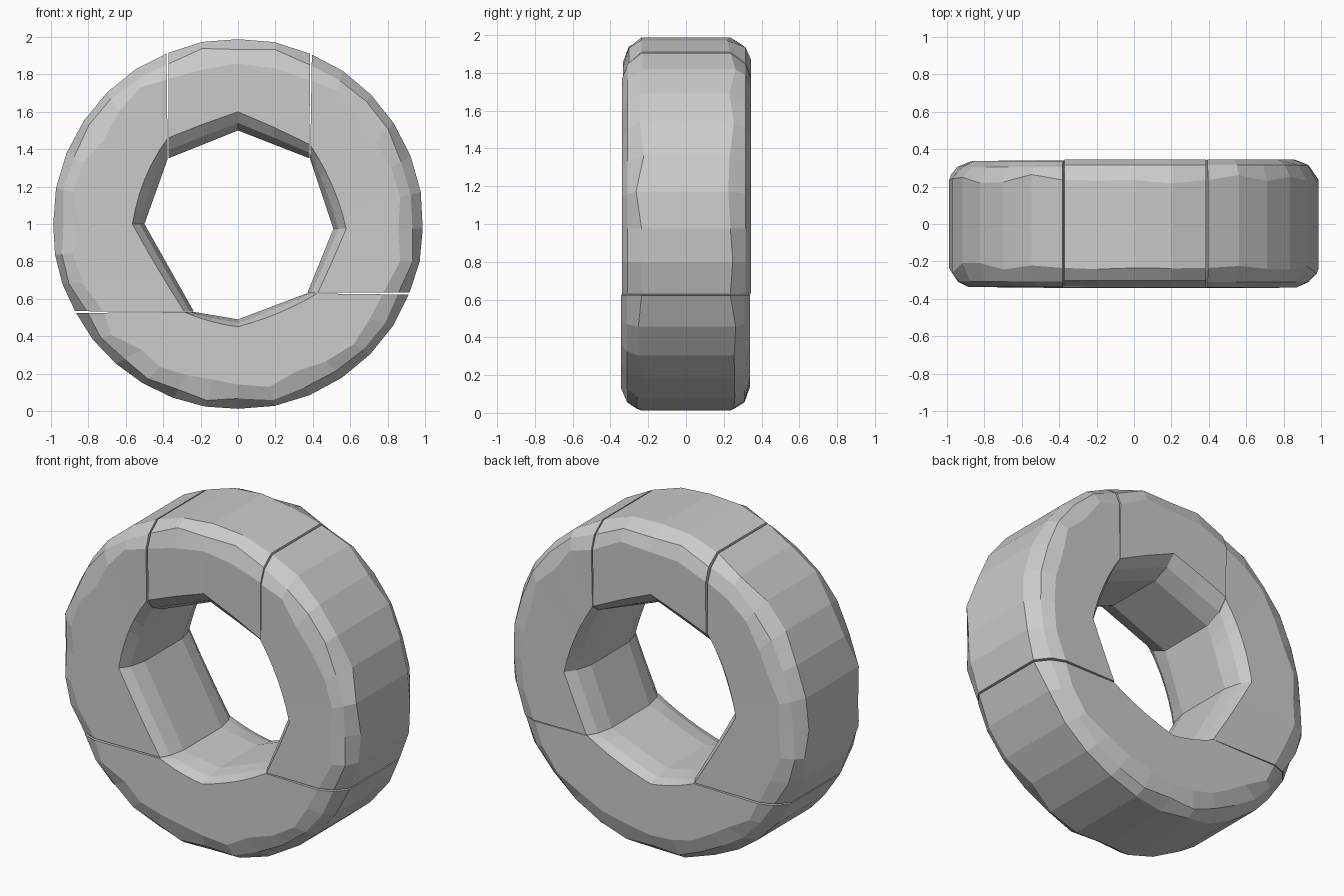
import bpy
import bmesh
import math
import random
from mathutils import Vector

random.seed(4)

cube = bpy.data.objects.get("Cube")
if cube:
    bpy.data.objects.remove(cube)

stone = bpy.data.materials.new("grey stone")
stone.use_nodes = True
colour = (0.6, 0.6, 0.6, 1)
stone.diffuse_color = colour
stone.node_tree.nodes["Principled BSDF"].inputs["Base Color"].default_value = colour

CENTRE = Vector((0, 1))

# Joint lines in the x-z plane: inner point, angle of outer point, inner bevel fraction
TOP = ((0, 1.5), 90, 0.2)
TOP_RIGHT = ((0.385, 1.35), 67.2, 0.13)
RIGHT = ((0.51, 0.975), -1.4, 0.14)
LOW_RIGHT = ((0.37, 0.63), -21.7, 0.1)
BOTTOM = ((0, 0.49), -90, 0.08)
LOW_LEFT = ((-0.235, 0.53), 208, 0.08)
LEFT = ((-0.5, 1), 180, 0.13)
TOP_LEFT = ((-0.375, 1.35), 112, 0.19)


def section(inner, angle, bevel, front, back, wobble, notch):
    """Closed cross-section of the ring along one joint line."""
    out_dir = Vector((math.cos(angle), math.sin(angle)))
    outer = CENTRE + out_dir
    reach = outer - inner
    radial = reach.dot(out_dir)

    def at(fraction, y):
        p = inner + reach * fraction
        return Vector((p.x, y, p.y))

    def outer_at(depth, y):
        return at(1 - depth / radial, y)

    def half(side, width):
        r = [random.uniform(-1, 1) * wobble for _ in range(4)]
        return [at(0, side * 0.18),
                at(bevel * 0.4, side * 0.28),
                at(bevel, side * (width - 0.004)),
                outer_at(0.13 + r[0] + notch, side * width),
                outer_at(0.055 + r[1] / 2 + notch, side * (width - 0.03)),
                outer_at(0.008 + notch / 3, side * (0.235 + r[2]))]

    return half(-1, front) + half(1, back)[::-1]


def block(name, joints, front, back):
    """Loft one stone through its joint lines, keeping the bore faces straight."""
    bm = bmesh.new()
    rings = []
    for k, (a, b) in enumerate(zip(joints, joints[1:])):
        start, end = a[1], b[1]
        while end < start:
            end += 360
        steps = max(2, round((end - start) / 11))
        for i in range(k > 0, steps + 1):
            t = i / steps
            first = k == 0 and i == 0
            last = k == len(joints) - 2 and i == steps
            joint = i in (0, steps)
            # Thin gap between neighbouring stones
            t = 0.007 if first else 0.993 if last else t
            rings.append(section(
                Vector(a[0]).lerp(Vector(b[0]), t),
                math.radians(start + (end - start) * t),
                a[2] + (b[2] - a[2]) * t, front, back,
                0 if joint else 0.03, 0.012 if joint else 0))
    loops = [[bm.verts.new(p) for p in ring] for ring in rings]
    n = len(loops[0])
    for a, b in zip(loops, loops[1:]):
        for j in range(n):
            bm.faces.new((a[j], a[(j + 1) % n], b[(j + 1) % n], b[j]))
    bm.faces.new(loops[0])
    bm.faces.new(loops[-1])
    bmesh.ops.recalc_face_normals(bm, faces=bm.faces)
    mesh = bpy.data.meshes.new(name)
    bm.to_mesh(mesh)
    bm.free()
    mesh.materials.append(stone)
    bpy.context.collection.objects.link(bpy.data.objects.new(name, mesh))


# Four stones, each with a corner in the middle, at slightly different depths
block("top_stone", (TOP_RIGHT, TOP, TOP_LEFT), 0.333, 0.345)
block("left_stone", (TOP_LEFT, LEFT, LOW_LEFT), 0.338, 0.336)
block("bottom_stone", (LOW_LEFT, BOTTOM, LOW_RIGHT), 0.343, 0.34)
block("right_stone", (LOW_RIGHT, RIGHT, TOP_RIGHT), 0.34, 0.345)
